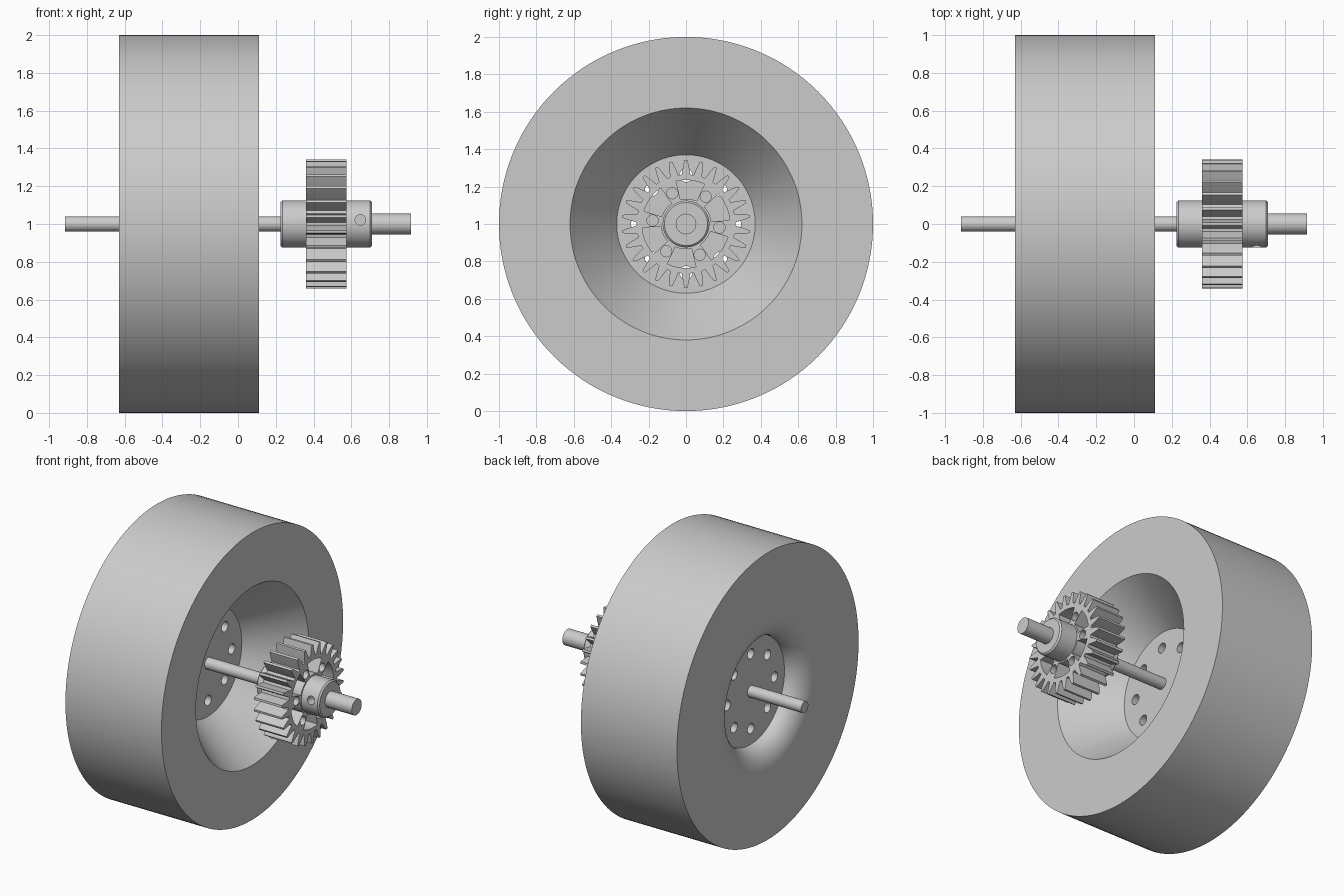
import bpy, bmesh, math

if "Cube" in bpy.data.objects:
    bpy.data.objects.remove(bpy.data.objects["Cube"])

AXLE_Z = 1.0
TO_X = (math.pi / 2, 0, math.pi / 2)   # local x, y, z -> world y, z, x

grey = bpy.data.materials.new("plain_grey")
grey.diffuse_color = (0.6, 0.6, 0.6, 1)
grey.use_nodes = True
grey.node_tree.nodes["Principled BSDF"].inputs["Base Color"].default_value = grey.diffuse_color


def activate(ob):
    bpy.ops.object.select_all(action='DESELECT')
    ob.select_set(True)
    bpy.context.view_layer.objects.active = ob


def finish(ob):
    ob.data.materials.clear()
    ob.data.materials.append(grey)
    activate(ob)
    bpy.ops.object.shade_smooth_by_angle(angle=math.radians(30))


def add_mesh(name, bm):
    bmesh.ops.recalc_face_normals(bm, faces=bm.faces)
    me = bpy.data.meshes.new(name)
    bm.to_mesh(me)
    bm.free()
    ob = bpy.data.objects.new(name, me)
    bpy.context.collection.objects.link(ob)
    ob.location.z = AXLE_Z
    return ob


def lathe(name, profile, segs):
    """Revolve (x, radius) points around the axle; both ends are capped."""
    bm = bmesh.new()
    rings = []
    for x, r in profile:
        rings.append([bm.verts.new((x, r * math.cos(a), r * math.sin(a)))
                      for a in (math.tau * i / segs for i in range(segs))])
    for a, b in zip(rings, rings[1:]):
        for i in range(segs):
            j = (i + 1) % segs
            bm.faces.new((a[i], a[j], b[j], b[i]))
    bm.faces.new(rings[0])
    bm.faces.new(rings[-1])
    return add_mesh(name, bm)


def cylinder(name, r, x0, x1, y=0, z=0, segs=32):
    bpy.ops.mesh.primitive_cylinder_add(
        vertices=segs, radius=r, depth=x1 - x0, rotation=TO_X,
        location=((x0 + x1) / 2, y, AXLE_Z + z))
    ob = bpy.context.object
    ob.name = name
    return ob


def cut(ob, cutter):
    mod = ob.modifiers.new("cut", 'BOOLEAN')
    mod.operation = 'DIFFERENCE'
    mod.solver = 'EXACT'
    mod.object = cutter
    activate(ob)
    bpy.ops.object.modifier_apply(modifier=mod.name)
    bpy.data.objects.remove(cutter)


def polar(r, deg):
    return r * math.cos(math.radians(deg)), r * math.sin(math.radians(deg))


# Wheel: rounded lip on the left dish, conical dish on the right
lip = [(-0.63 + 0.13 * (1 - math.cos(t)), 0.54 - 0.17 * math.sin(t))
       for t in (math.pi / 2 * i / 12 for i in range(12, -1, -1))]
wheel = lathe("wheel", lip + [(-0.63, 1.0), (0.11, 1.0), (0.11, 0.62), (-0.23, 0.37)], 128)
for k in range(8):
    y, z = polar(0.26, 45 * k)
    cut(wheel, cylinder("bolt_hole", 0.035, -0.7, 0.0, y, z, 24))
finish(wheel)

# Axle and the thicker motor shaft
finish(cylinder("axle", 0.04, -0.915, 0.3))
finish(cylinder("motor_shaft", 0.055, 0.24, 0.915))

# Gear hub with a slim shaft clearance and a set screw hole in the front
hub = lathe("gear_hub", [(0.225, 0.115), (0.235, 0.125), (0.70, 0.125), (0.71, 0.115)], 48)
bpy.ops.mesh.primitive_cylinder_add(vertices=24, radius=0.028, depth=0.1,
                                    rotation=(math.pi / 2, 0, 0),
                                    location=(0.648, -0.11, AXLE_Z + 0.022))
cut(hub, bpy.context.object)
finish(hub)

# Gear: outline plus six pockets and six round holes, filled and extruded
TEETH = 26
pitch = 360 / TEETH
outline = []
for i in range(TEETH):
    c = i * pitch + 90
    for r, off in ((0.265, -0.36), (0.305, -0.22), (0.342, -0.09),
                   (0.342, 0.09), (0.305, 0.22), (0.265, 0.36)):
        outline.append(polar(r, c + off * pitch))
loops = [outline]
for k in range(6):
    mid = 24 + 60 * k
    arc = [mid - 19 + 38 * i / 8 for i in range(9)]
    loops.append([polar(0.235, a) for a in arc] + [polar(0.135, a) for a in reversed(arc)])
    hy, hz = polar(0.18, mid + 30)
    loops.append([(hy + p[0], hz + p[1]) for p in (polar(0.03, 18 * i) for i in range(20))])

curve = bpy.data.curves.new("gear", 'CURVE')
curve.dimensions = '2D'
curve.fill_mode = 'BOTH'
curve.extrude = 0.1075
for pts in loops:
    spline = curve.splines.new('POLY')
    spline.points.add(len(pts) - 1)
    for p, (y, z) in zip(spline.points, pts):
        p.co = (y, z, 0, 1)
    spline.use_cyclic_u = True
gear = bpy.data.objects.new("gear", curve)
bpy.context.collection.objects.link(gear)
gear.rotation_euler = TO_X
gear.location = (0.4675, 0, AXLE_Z)
activate(gear)
bpy.ops.object.convert(target='MESH')
gear = bpy.context.object
bm = bmesh.new()
bm.from_mesh(gear.data)
bmesh.ops.remove_doubles(bm, verts=bm.verts, dist=1e-5)
bmesh.ops.recalc_face_normals(bm, faces=bm.faces)
bm.to_mesh(gear.data)
bm.free()
finish(gear)
